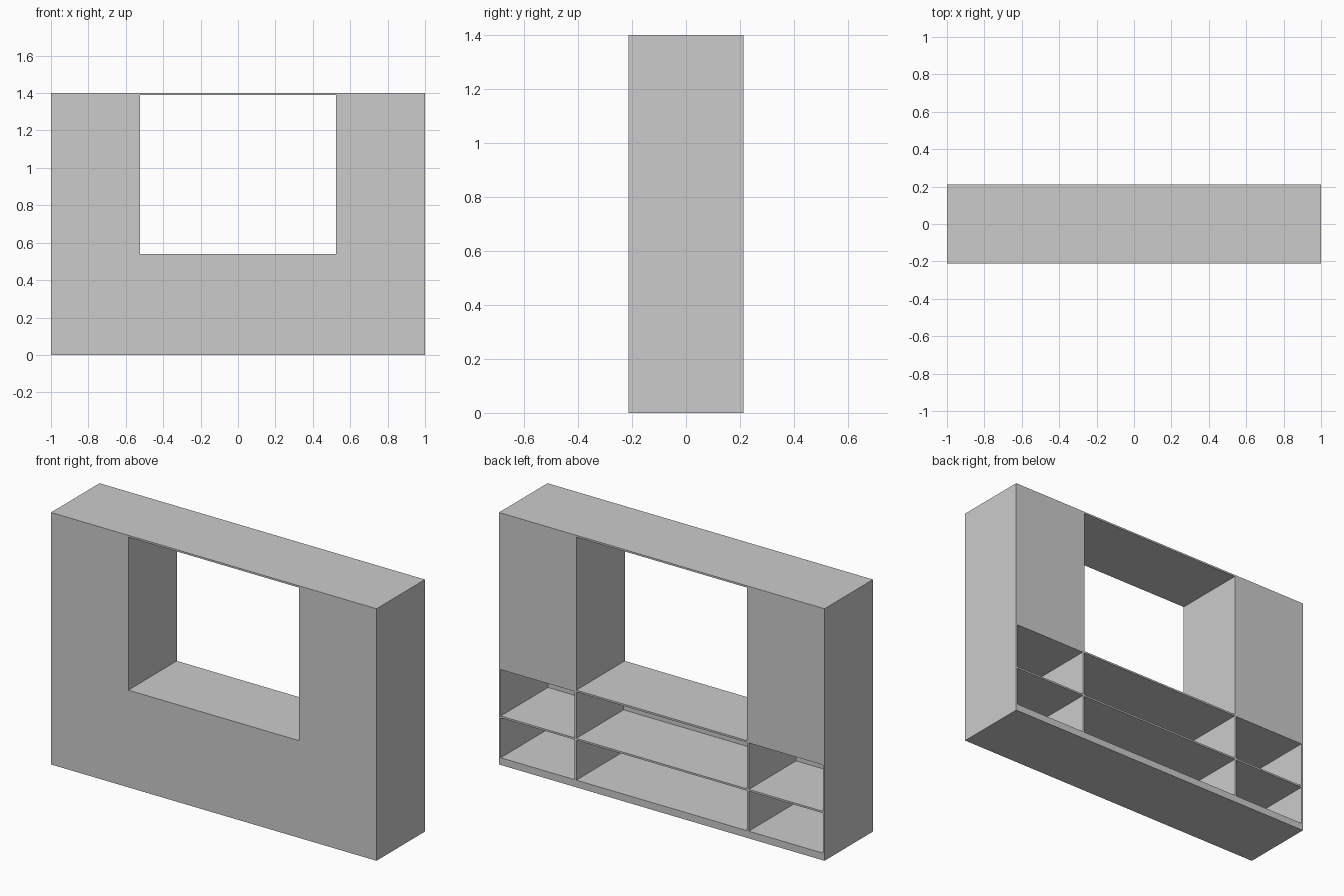
import bpy

if "Cube" in bpy.data.objects:
    bpy.data.objects.remove(bpy.data.objects["Cube"])

T = 0.01            # board thickness
HX, HY, H = 1.0, 0.2125, 1.4
WX = 0.525          # half width of the window opening
SILL = 0.54         # top of the lower shelf unit
PLINTH = 0.04


def board(name, x, y, z):
    """Box spanning the given (min, max) ranges."""
    bpy.ops.mesh.primitive_cube_add(size=1, location=[sum(r) / 2 for r in (x, y, z)])
    ob = bpy.context.object
    ob.name = name
    ob.scale = [r[1] - r[0] for r in (x, y, z)]
    bpy.ops.object.transform_apply(location=True, rotation=False, scale=True)
    return ob


def mirrored(name, x, y, z):
    """Board on the right plus its mirror image on the left."""
    ob = board(name, x, y, z)
    origin = ob.matrix_world.translation.copy()
    ob.data.transform(ob.matrix_world)
    ob.location = (0, 0, 0)
    mod = ob.modifiers.new("Mirror", 'MIRROR')
    mod.use_axis = (True, False, False)
    return ob


inner_y = (-HY + T, HY)        # boards behind the front panel
closed_y = (-HY + T, HY - T)   # boards between front and back panels

# Base and top
board("plinth", (-HX + T, HX - T), inner_y, (0, PLINTH))
board("top_board", (-HX, HX), (-HY, HY), (H - T, H))

# Outer sides and the dividers that frame the window
mirrored("outer_side", (HX - T, HX), (-HY, HY), (0, H - T))
mirrored("divider_lower", (WX, WX + T), inner_y, (PLINTH, SILL - T))
mirrored("divider_upper", (WX, WX + T), closed_y, (SILL, H - T))

# Front skin: full-width lower panel and two column panels
board("front_lower_panel", (-HX + T, HX - T), (-HY, -HY + T), (0, SILL))
mirrored("front_column_panel", (WX, HX - T), (-HY, -HY + T), (SILL, H - T))

# Back skin closing the upper columns only
mirrored("back_column_panel", (WX, HX - T), (HY - T, HY), (SILL, H - T))

# Window sill and middle shelves of the open compartments
board("sill_board", (-HX + T, HX - T), inner_y, (SILL - T, SILL))
board("middle_shelf", (-WX, WX), inner_y, (0.262, 0.272))
mirrored("side_shelf", (WX + T, HX - T), inner_y, (0.262, 0.272))
